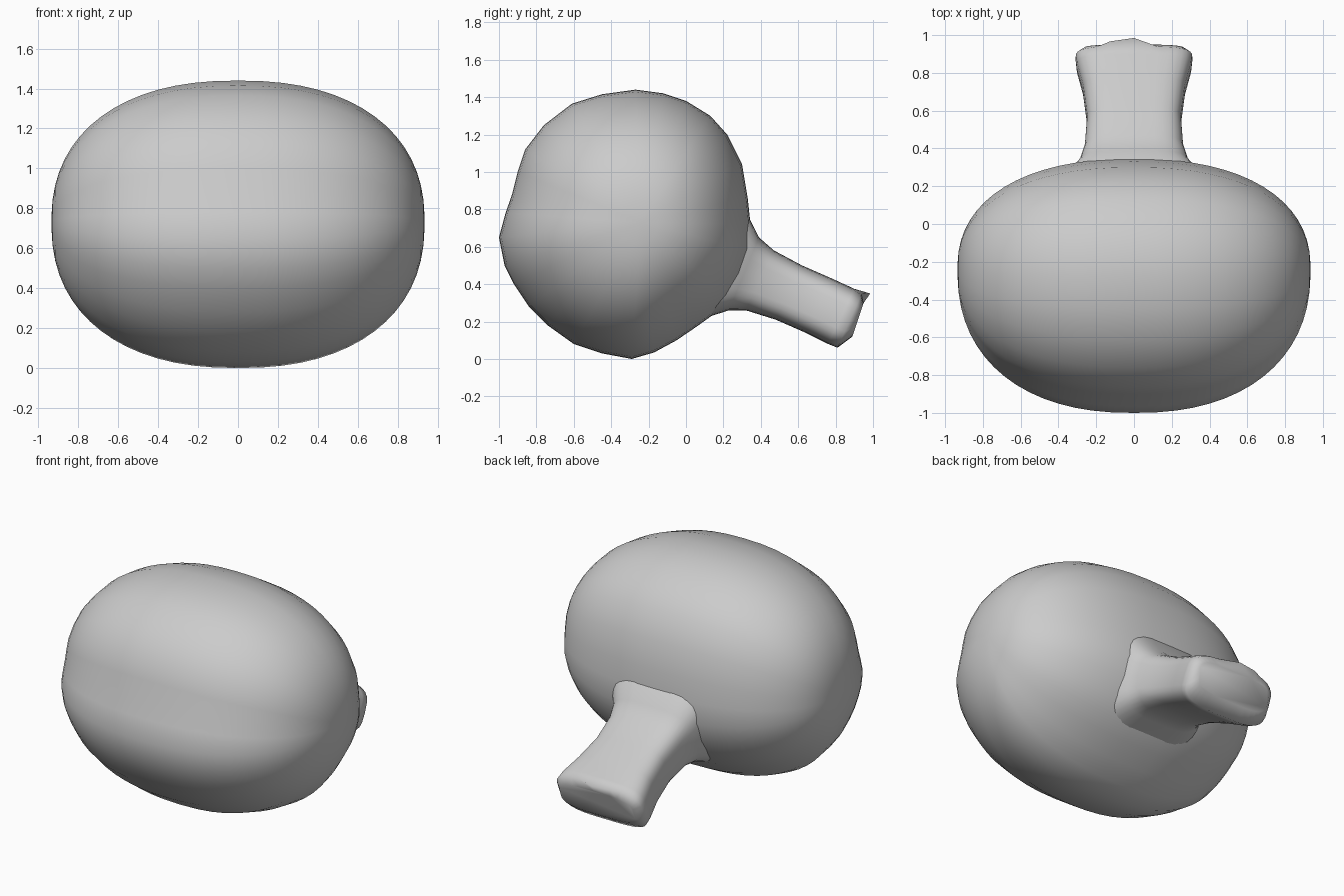
import bpy, bmesh, math

if "Cube" in bpy.data.objects:
    bpy.data.objects.remove(bpy.data.objects["Cube"])

grey = bpy.data.materials.new("light grey")
grey.diffuse_color = (0.6, 0.6, 0.6, 1)
grey.use_nodes = True
grey.node_tree.nodes["Principled BSDF"].inputs["Base Color"].default_value = grey.diffuse_color


def loft(name, rings):
    """Skin a list of closed rings and cap both ends."""
    bm = bmesh.new()
    vr = [[bm.verts.new(p) for p in r] for r in rings]
    n = len(rings[0])
    for a, b in zip(vr, vr[1:]):
        for i in range(n):
            j = (i + 1) % n
            bm.faces.new((a[i], a[j], b[j], b[i]))
    bm.faces.new(vr[0])
    bm.faces.new(vr[-1])
    bmesh.ops.recalc_face_normals(bm, faces=bm.faces)
    for f in bm.faces:
        f.smooth = True
    me = bpy.data.meshes.new(name)
    bm.to_mesh(me)
    bm.free()
    me.materials.append(grey)
    ob = bpy.data.objects.new(name, me)
    bpy.context.collection.objects.link(ob)
    return ob


# rounded body: side outline (y, z) shrunk towards both ends in x
outline = [(-1, .65), (-.97, .5), (-.92, .40), (-.84, .28), (-.74, .18), (-.60, .08),
           (-.45, .03), (-.29, .0), (-.17, .035), (-.05, .1), (.06, .175), (.15, .24),
           (.23, .33), (.30, .45), (.345, .58), (.345, .72), (.33, .86), (.30, 1.04),
           (.22, 1.2), (.13, 1.3), (0, 1.38), (-.12, 1.42), (-.27, 1.44), (-.45, 1.415),
           (-.61, 1.365), (-.76, 1.25), (-.86, 1.12), (-.90, 1.0), (-.93, .88), (-.965, .78)]
CY, CZ, HALF, POW = -.24, .73, .935, 2 / 2.3
body_rings = []
STEPS = 32
for k in range(STEPS + 1):
    t = (k / STEPS * 2 - 1) * math.pi / 2 * .985
    x = math.copysign(HALF * abs(math.sin(t)) ** POW, t)
    s = math.cos(t) ** POW
    body_rings.append([(x, CY + (y - CY) * s, CZ + (z - CZ) * s) for y, z in outline])
loft("body", body_rings)

# neck: (top y, top z, bottom y, bottom z, half width), flared at root and mouth
stations = [(.18, .84, .03, .22, .37), (.335, .76, .12, .225, .35), (.39, .65, .23, .26, .29),
            (.47, .58, .32, .26, .262), (.62, .50, .48, .21, .25), (.78, .43, .64, .14, .272),
            (.90, .375, .76, .08, .305), (.94, .35, .81, .06, .31), (.95, .30, .89, .12, .27)]
N = 32
neck_rings = []
for k, (ty, tz, by, bz, w) in enumerate(stations):
    ring = []
    for i in range(N):
        a = 2 * math.pi * i / N
        c, s = math.cos(a), math.sin(a)
        u = math.copysign(abs(c) ** .55, c)
        v = math.copysign(abs(s) ** .55, s)
        f = (v + 1) / 2
        x, y, z = u * w, by + (ty - by) * f, bz + (tz - bz) * f
        # small pointed lip at the top of the mouth
        if k == 7 and s > .5:
            y += .06 * max(0, 1 - abs(x + .04) / .16)
        ring.append((x, y, z))
    neck_rings.append(ring)
loft("neck", neck_rings)
